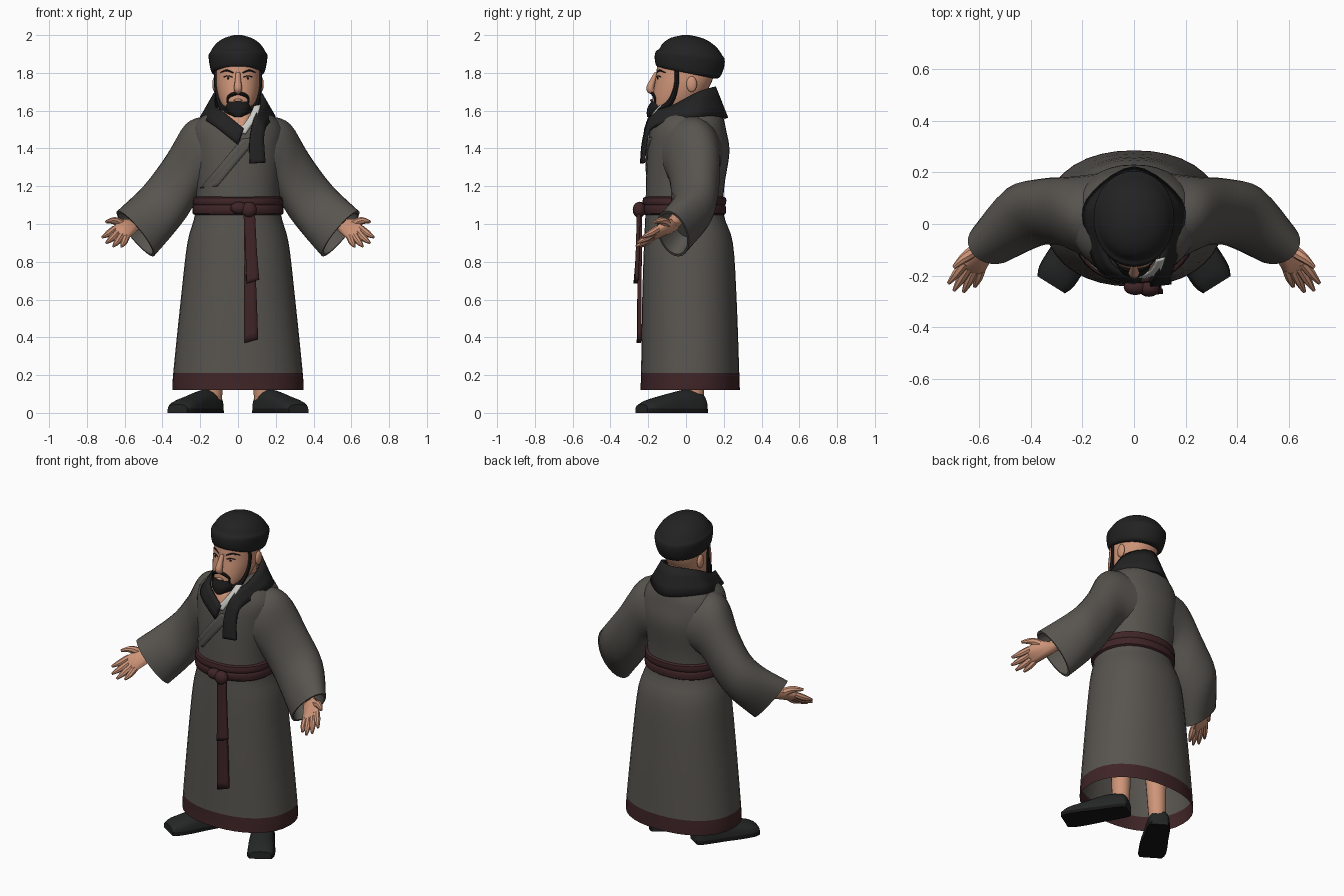
import bpy, bmesh, math
from mathutils import Vector as V

if "Cube" in bpy.data.objects:
    bpy.data.objects.remove(bpy.data.objects["Cube"])

def material(name, r, g, b):
    m = bpy.data.materials.new(name)
    m.diffuse_color = (r, g, b, 1)
    m.use_nodes = True
    m.node_tree.nodes["Principled BSDF"].inputs["Base Color"].default_value = m.diffuse_color
    return m

ROBE = material("robe grey", .097, .090, .079)
MAROON = material("sash maroon", .05, .018, .02)
BLACK = material("cloth black", .016, .016, .016)
SHOE = material("shoe charcoal", .018, .019, .019)
SOLE = material("sole black", .008, .008, .008)
SKIN = material("skin", .62, .30, .19)
WHITE = material("linen white", .60, .60, .57)
HAIR = material("hair black", .011, .010, .010)

def finish(name, bm, mat, angle=40):
    bmesh.ops.recalc_face_normals(bm, faces=bm.faces)
    me = bpy.data.meshes.new(name)
    bm.to_mesh(me)
    bm.free()
    ob = bpy.data.objects.new(name, me)
    bpy.context.collection.objects.link(ob)
    me.materials.append(mat)
    bpy.ops.object.select_all(action='DESELECT')
    ob.select_set(True)
    bpy.context.view_layer.objects.active = ob
    bpy.ops.object.shade_smooth_by_angle(angle=math.radians(angle))
    return ob

def smooth(rows, n=4):
    """Pass a smooth curve through rows of numbers."""
    out = []
    for i in range(len(rows) - 1):
        a, b, c, d = (rows[max(0, min(len(rows) - 1, i + k))] for k in (-1, 0, 1, 2))
        for j in range(n):
            t = j / n
            out.append([.5 * (2 * q + (r - p) * t + (2 * p - 5 * q + 4 * r - s) * t * t
                              + (3 * q - p - 3 * r + s) * t ** 3)
                        for p, q, r, s in zip(a, b, c, d)])
    return out + [list(rows[-1])]

def loft(name, rings, mat, caps=(True, True), angle=40):
    bm = bmesh.new()
    vs = [[bm.verts.new(p) for p in r] for r in rings]
    n = len(vs[0])
    for a, b in zip(vs, vs[1:]):
        for i in range(n):
            bm.faces.new((a[i], a[(i + 1) % n], b[(i + 1) % n], b[i]))
    for on, r in zip(caps, (vs[0], vs[-1])):
        if on:
            bm.faces.new(r)
    return finish(name, bm, mat, angle)

def ring(row, n=36, e=2.2):
    """Level oval: z, half width, front y, back y, slope."""
    z, w, f, b = row[:4]
    slope = row[4] if len(row) > 4 else 0
    pts = []
    for i in range(n):
        c, s = math.cos(2 * math.pi * i / n), math.sin(2 * math.pi * i / n)
        x = w * math.copysign(abs(c) ** (2 / e), c)
        y = (f + b) / 2 + (b - f) / 2 * math.copysign(abs(s) ** (2 / e), s)
        pts.append((x, y, z + slope * y))
    return pts

def front_y(rows, x, z, e=2.2):
    """Front surface of a stack of level ovals."""
    for p, q in zip(rows, rows[1:]):
        if p[0] <= z <= q[0]:
            t = (z - p[0]) / (q[0] - p[0])
            w, f, b = (p[k] + (q[k] - p[k]) * t for k in (1, 2, 3))
            return (f + b) / 2 - (b - f) / 2 * max(0, 1 - abs(x / w) ** e) ** (1 / e)

def tube(name, path, mat, n=10, steps=4):
    """Round tube through x, y, z, radius."""
    rows = smooth(path, steps)
    rings = []
    for i, r in enumerate(rows):
        t = (V(rows[min(i + 1, len(rows) - 1)][:3]) - V(rows[max(i - 1, 0)][:3])).normalized()
        u = t.cross(V((0, 1, 0)) if abs(t.y) < .9 else V((0, 0, 1))).normalized()
        w = t.cross(u)
        rings.append([V(r[:3]) + r[3] * (u * math.cos(2 * math.pi * k / n)
                      + w * math.sin(2 * math.pi * k / n)) for k in range(n)])
    return loft(name, rings, mat)

def ribbon(name, pairs, mat, thick=.012, steps=5):
    """Cloth strip between two edges."""
    bm = bmesh.new()
    vs = [[bm.verts.new(V(r[:3]).lerp(V(r[3:]), k / 3)) for k in range(4)]
          for r in smooth(pairs, steps)]
    for a, b in zip(vs, vs[1:]):
        for k in range(3):
            bm.faces.new((a[k], a[k + 1], b[k + 1], b[k]))
    ob = finish(name, bm, mat)
    mod = ob.modifiers.new("thickness", 'SOLIDIFY')
    mod.thickness, mod.offset = thick, 0
    return ob

def blob(name, loc, scale, mat):
    bm = bmesh.new()
    bmesh.ops.create_uvsphere(bm, u_segments=16, v_segments=10, radius=1)
    for v in bm.verts:
        v.co = V([v.co[k] * scale[k] + loc[k] for k in range(3)])
    return finish(name, bm, mat, 60)

# Robe body with a coloured hem
body = smooth([(.12, .347, -.242, .285), (.21, .343, -.238, .282), (.6, .303, -.232, .268),
               (.9, .268, -.222, .248), (1.05, .228, -.215, .2), (1.2, .224, -.212, .203),
               (1.38, .24, -.205, .23), (1.5, .24, -.19, .212), (1.57, .19, -.165, .195),
               (1.62, .11, -.09, .165), (1.64, .06, -.03, .13)])
robe = loft("robe", [ring(r) for r in body], ROBE, (False, True))
robe.data.materials.append(MAROON)
for p in robe.data.polygons:
    p.material_index = int(p.center.z < .21)

# Wrapped front edge of the robe
lapel = []
for k in range(7):
    x, z = .02 - .22 * k / 6, 1.45 - .26 * k / 6
    lapel.append((x, front_y(body, x, z) - .003, z,
                  x + .09, front_y(body, x + .09, z + .01) - .001, z + .01))
ribbon("lapel", lapel, ROBE, .011, 2)

# Belt, knot and hanging tails
loft("belt", [ring(r) for r in smooth([(1.045, .22, -.21, .19), (1.055, .24, -.226, .21),
     (1.09, .24, -.23, .212), (1.1, .235, -.224, .207), (1.11, .24, -.23, .212),
     (1.138, .236, -.226, .212), (1.146, .22, -.205, .19)], 2)], MAROON, (False, False))
blob("belt_knot", (.058, -.248, 1.075), (.042, .034, .042), MAROON)
blob("belt_loop", (.005, -.245, 1.085), (.045, .03, .033), MAROON)
ribbon("long_tail", [(.03, -.243, 1.06, .075, -.243, 1.06), (.035, -.246, .7, .095, -.246, .7),
                     (.035, -.25, .37, .106, -.245, .39)], MAROON, .022)
ribbon("short_tail", [(.035, -.25, 1.06, .09, -.25, 1.06), (.04, -.256, .85, .10, -.256, .86),
                      (.045, -.268, .685, .112, -.26, .705)], MAROON, .02)

# Throat, inner shirt and scarf collar
tube("neck", [(0, .06, 1.5, .085), (0, .03, 1.72, .085)], SKIN, 20)
ribbon("throat", [(-.09, -.13, 1.60, .09, -.13, 1.60), (-.05, -.178, 1.56, .06, -.178, 1.56),
                  (0, -.205, 1.49, .04, -.205, 1.49)], SKIN, .008)
ribbon("inner_shirt", [(.085, -.14, 1.625, .12, -.13, 1.63), (.055, -.186, 1.56, .10, -.182, 1.57),
                       (.002, -.212, 1.49, .04, -.209, 1.475)], WHITE, .008)
ribbon("scarf", [(.03, -.212, 1.505, -.0, -.225, 1.42), (-.075, -.172, 1.59, -.125, -.185, 1.52),
                 (-.122, -.06, 1.63, -.178, -.05, 1.55), (-.112, .07, 1.70, -.178, .09, 1.57),
                 (0, .15, 1.725, 0, .215, 1.56), (.112, .07, 1.70, .178, .09, 1.57),
                 (.122, -.06, 1.63, .178, -.05, 1.55), (.09, -.176, 1.58, .145, -.18, 1.51),
                 (.062, -.222, 1.45, .137, -.212, 1.44), (.063, -.235, 1.32, .145, -.225, 1.325)],
       BLACK, .018)

# Head
head = smooth([(1.58, .04, -.165, -.06), (1.61, .078, -.178, .02), (1.66, .102, -.178, .08),
               (1.72, .116, -.17, .12), (1.78, .12, -.16, .145), (1.86, .118, -.15, .15)])
loft("head", [ring(r) for r in head], SKIN)
tube("nose", [(0, -.155, 1.80, .012), (0, -.175, 1.76, .016), (0, -.19, 1.715, .022),
              (0, -.17, 1.70, .014)], SKIN)
blob("lower_lip", (0, -.182, 1.655), (.024, .008, .007), SKIN)

# Beard
loft("beard", [ring(r) for r in smooth([(1.567, .02, -.205, -.15), (1.585, .05, -.208, -.11),
     (1.615, .066, -.204, -.09), (1.648, .052, -.184, -.12)])], HAIR)

for s, side in ((-1, "left"), (1, "right")):
    def on_face(x, z, r, lift=.002):
        return (s * x, front_y(head, x, z) - lift, z, r)
    # Face details
    tube(side + "_brow", [on_face(.025, 1.80, .003, 0), on_face(.06, 1.813, .005, 0),
                          on_face(.095, 1.80, .002, 0)], HAIR, 8)
    x, y, z, _ = on_face(.052, 1.772, 0, 0)
    tube(side + "_eyelid", [on_face(.03, 1.778, .0025, 0), on_face(.052, 1.784, .003, 0),
                            on_face(.075, 1.778, .0025, 0)], HAIR, 6)
    blob(side + "_pupil", (x, y, z), (.007, .004, .007), HAIR)
    tube(side + "_moustache", [(0, -.18, 1.693, .008), on_face(.03, 1.686, .01), on_face(.053, 1.668, .007),
                               on_face(.056, 1.64, .005)], HAIR, 8)
    tube(side + "_jaw_beard", [(s * .114, -.05, 1.83, .012), (s * .114, -.05, 1.74, .013),
                               (s * .101, -.075, 1.66, .016), (s * .078, -.115, 1.615, .02),
                               (s * .03, -.165, 1.595, .024)], HAIR, 8)
    blob(side + "_ear", (s * .122, .03, 1.74), (.014, .028, .042), SKIN)

    # Wide sleeve: top x z, bottom x z, top y, bottom y, half depth x y
    rows = smooth([(.08, 1.55, .08, 1.2, .03, .03, 0, .175), (.18, 1.568, .185, 1.17, .03, .03, 0, .16),
                   (.28, 1.525, .22, 1.12, .042, .037, .01, .142), (.375, 1.365, .28, 1.03, .05, .045, .03, .128),
                   (.49, 1.205, .36, .935, .03, .025, .05, .115), (.635, 1.07, .45, .828, -.10, -.04, .04, .08)])
    rings = []
    for tx, tz, bx, bz, ty, by, dx, dy in rows:
        top, low, v = V((s * tx, ty, tz)), V((s * bx, by, bz)), V((s * dx, dy, 0))
        rings.append([(top + low) / 2 + (top - low) / 2 * math.sin(a) + v * math.cos(a)
                      for a in (2 * math.pi * k / 24 for k in range(24))])
    c, back = (sum(r, V()) / 24 for r in (rings[-1], rings[-5]))
    end = rings[-1]
    rings.append([c + (p - c) * .9 for p in end])
    rings.append([c + (p - c) * .75 + (back - c) * .6 for p in end])
    loft(side + "_sleeve", rings, ROBE)

    # Hand: hulled palm, four fingers, thumb and wrist
    knuckles = [(.652, -.15, .975), (.64, -.168, .953), (.618, -.178, .938), (.592, -.175, .932)]
    tips = [(.718, -.23, .93), (.697, -.258, .90), (.66, -.263, .882), (.617, -.243, .88)]
    wrist = (.55, -.07, .99)
    bm = bmesh.new()
    for p, r in [(k, .019) for k in knuckles] + [(wrist, .036), ((.61, -.10, 1.0), .026)]:
        q = bmesh.ops.create_icosphere(bm, subdivisions=1, radius=r)
        bmesh.ops.translate(bm, verts=q["verts"], vec=(s * p[0], p[1], p[2]))
    h = bmesh.ops.convex_hull(bm, input=bm.verts)
    bmesh.ops.delete(bm, geom=list({g for g in h["geom_interior"] if isinstance(g, bmesh.types.BMVert)}),
                     context='VERTS')
    finish(side + "_palm", bm, SKIN, 50)
    for i, (k, t) in enumerate(zip(knuckles, tips)):
        m = [(a + b) / 2 for a, b in zip(k, t)]
        tube(f"{side}_finger_{i + 1}", [(s * k[0], k[1], k[2], .019), (s * m[0], m[1], m[2] - .003, .018),
                                        (s * t[0], t[1], t[2], .007)], SKIN, 8)
    tube(side + "_thumb", [(s * .615, -.10, 1.0, .025), (s * .655, -.13, 1.017, .02),
                           (s * .698, -.168, 1.012, .008)], SKIN, 8)
    tube(side + "_forearm", [(s * .42, .0, 1.08, .04), (s * .56, -.08, .99, .035)], SKIN, 12)

    # Leg and turned-out shoe
    tube(side + "_leg", [(s * .135, .045, .07, .05), (s * .13, .04, .3, .06), (s * .12, .03, .6, .07)], SKIN, 14)
    along, across = V((s * .53, -.848, 0)), V((s * .848, .53, 0))
    rings = []
    for d, w, hgt in smooth([(-.025, .045, .075), (0, .06, .11), (.08, .066, .123), (.15, .069, .112),
                             (.24, .076, .09), (.32, .075, .068), (.36, .06, .045)], 3):
        o = V((s * .13, .07, 0)) + along * d
        arch = [o + across * w * math.cos(math.pi * k / 10)
                + V((0, 0, .022 + (hgt - .022) * math.sin(math.pi * k / 10) ** .7)) for k in range(10)]
        arch.append(o - across * w + V((0, 0, .022)))
        rings.append(arch + [o - across * w * 1.04, o + across * w * 1.04])
    shoe = loft(side + "_shoe", rings, SHOE)
    shoe.data.materials.append(SOLE)
    for p in shoe.data.polygons:
        p.material_index = int(p.center.z < .02)

# Soft hat with a folded band
loft("hat", [ring(r, e=2.05) for r in smooth([(1.80, .132, -.148, .15, -.2), (1.812, .143, -.16, .178, -.2),
     (1.855, .152, -.166, .2, -.16), (1.895, .156, -.160, .205, -.12), (1.912, .147, -.142, .192, -.1),
     (1.95, .122, -.12, .16, -.08), (1.983, .077, -.078, .1, -.04), (2.0, .02, -.02, .02, 0)], 3)], BLACK)
